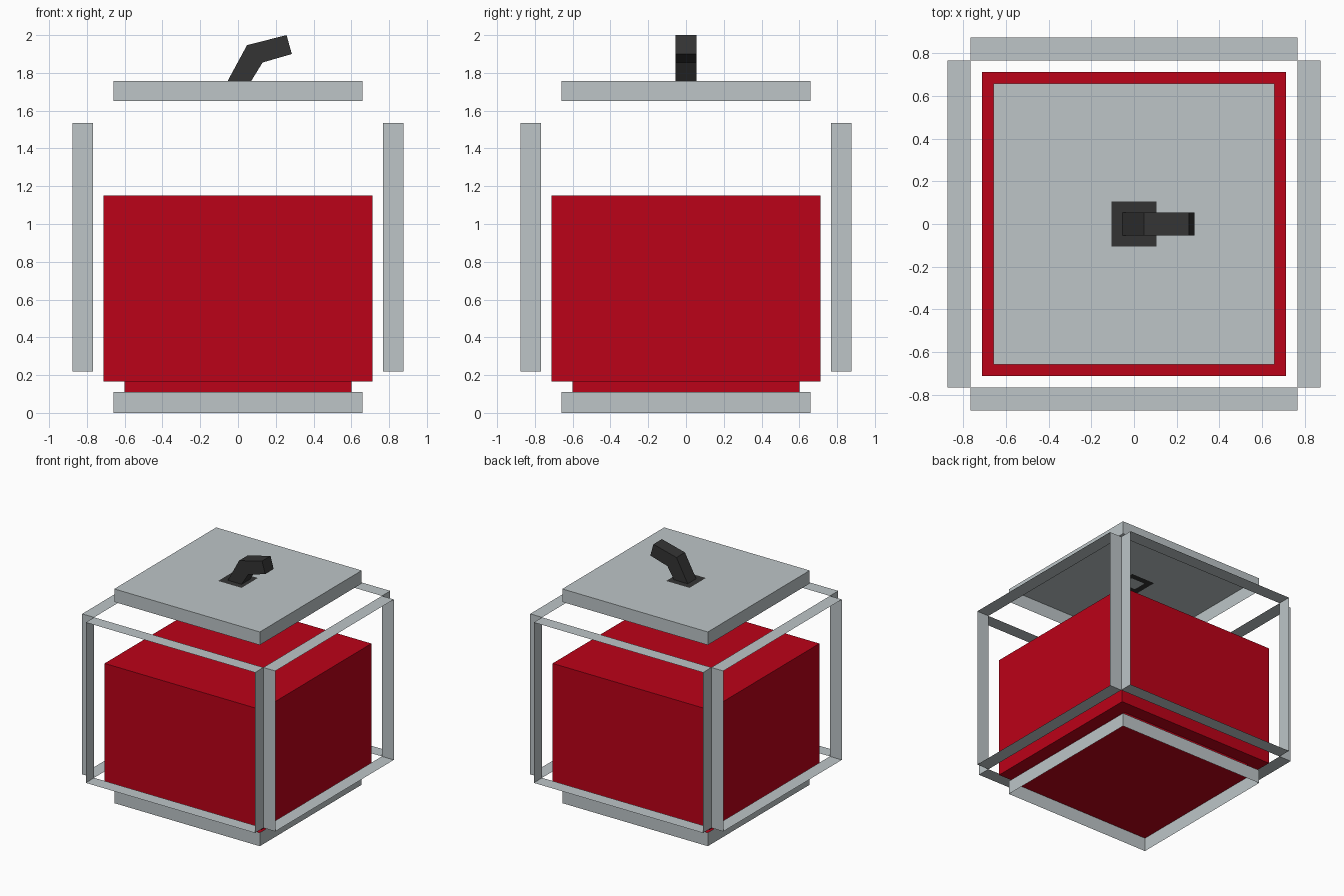
import bpy, bmesh, math
from mathutils import Matrix

if "Cube" in bpy.data.objects:
    bpy.data.objects.remove(bpy.data.objects["Cube"])


def material(name, rgb):
    m = bpy.data.materials.new(name)
    m.diffuse_color = (*rgb, 1)
    m.use_nodes = True
    m.node_tree.nodes["Principled BSDF"].inputs["Base Color"].default_value = m.diffuse_color
    return m


GREY = material("steel grey", (0.51, 0.56, 0.575))
RED = material("deep red", (0.5, 0.0005, 0.009))
BLACK = material("charcoal", (0.034, 0.034, 0.034))


def finish(name, bm, mat):
    me = bpy.data.meshes.new(name)
    bm.to_mesh(me)
    bm.free()
    me.materials.append(mat)
    ob = bpy.data.objects.new(name, me)
    bpy.context.collection.objects.link(ob)
    return ob


def square(bm, half, z):
    """Loop of four vertices at one height."""
    return [bm.verts.new((sx * half, sy * half, z))
            for sx, sy in ((-1, -1), (1, -1), (1, 1), (-1, 1))]


def band(bm, lo, hi):
    """Join two four-sided loops with quads."""
    for a in range(4):
        b = (a + 1) % 4
        bm.faces.new((lo[a], lo[b], hi[b], hi[a]))


def stepped(name, steps, mat, cap_top=False, cap_bottom=False):
    """Square shell through (half width, height) steps, bottom to top."""
    bm = bmesh.new()
    loops = [square(bm, h, z) for h, z in steps]
    for lo, hi in zip(loops, loops[1:]):
        band(bm, lo, hi)
    if cap_top:
        bm.faces.new(loops[-1])
    if cap_bottom:
        bm.faces.new(loops[0][::-1])
    return finish(name, bm, mat)


# Red core with a narrower foot, standing on a red floor
stepped("core", [(0.66, 0.11), (0.60, 0.111), (0.60, 0.167), (0.712, 0.167), (0.712, 1.152)],
        RED, cap_top=True, cap_bottom=True)

# Bottom tray rim, open above and below
stepped("bottom_rim", [(0.66, 0.0), (0.66, 0.11)], GREY)

# Lid: thin shell open below
LID = 1.757
stepped("lid", [(0.66, 1.65), (0.66, LID)], GREY, cap_top=True)

# Four side frames: thin rims open at front and back
for i, side in enumerate(("front", "right", "back", "left")):
    bm = bmesh.new()
    ring = [(-0.768, 0.22), (0.768, 0.22), (0.768, 1.536), (-0.768, 1.536)]
    outer = [bm.verts.new((x, -0.876, z)) for x, z in ring]
    inner = [bm.verts.new((x, -0.768, z)) for x, z in ring]
    band(bm, outer, inner)
    bmesh.ops.rotate(bm, verts=bm.verts, matrix=Matrix.Rotation(i * math.pi / 2, 3, 'Z'))
    finish(side + "_frame", bm, GREY)

# Handle foot: thin ring set flush into the lid, around the handle
bm = bmesh.new()
for z in (LID - 0.002, LID + 0.002):
    hole = [bm.verts.new((x, y, z)) for x, y in
            ((-0.055, -0.055), (0.07, -0.055), (0.07, 0.055), (-0.055, 0.055))]
    band(bm, square(bm, 0.106, z), hole)
finish("handle_foot", bm, BLACK)

# Bent handle, open where it meets the lid
profile = [(-0.055, LID), (0.07, LID), (0.13, 1.855), (0.285, 1.90), (0.257, 2.0), (0.048, 1.947)]
bm = bmesh.new()
near = [bm.verts.new((x, -0.055, z)) for x, z in profile]
far = [bm.verts.new((x, 0.055, z)) for x, z in profile]
bm.faces.new(near)
bm.faces.new(far[::-1])
for a in range(1, len(profile)):
    b = (a + 1) % len(profile)
    bm.faces.new((near[a], far[a], far[b], near[b]))
bmesh.ops.recalc_face_normals(bm, faces=bm.faces)
finish("handle", bm, BLACK)
